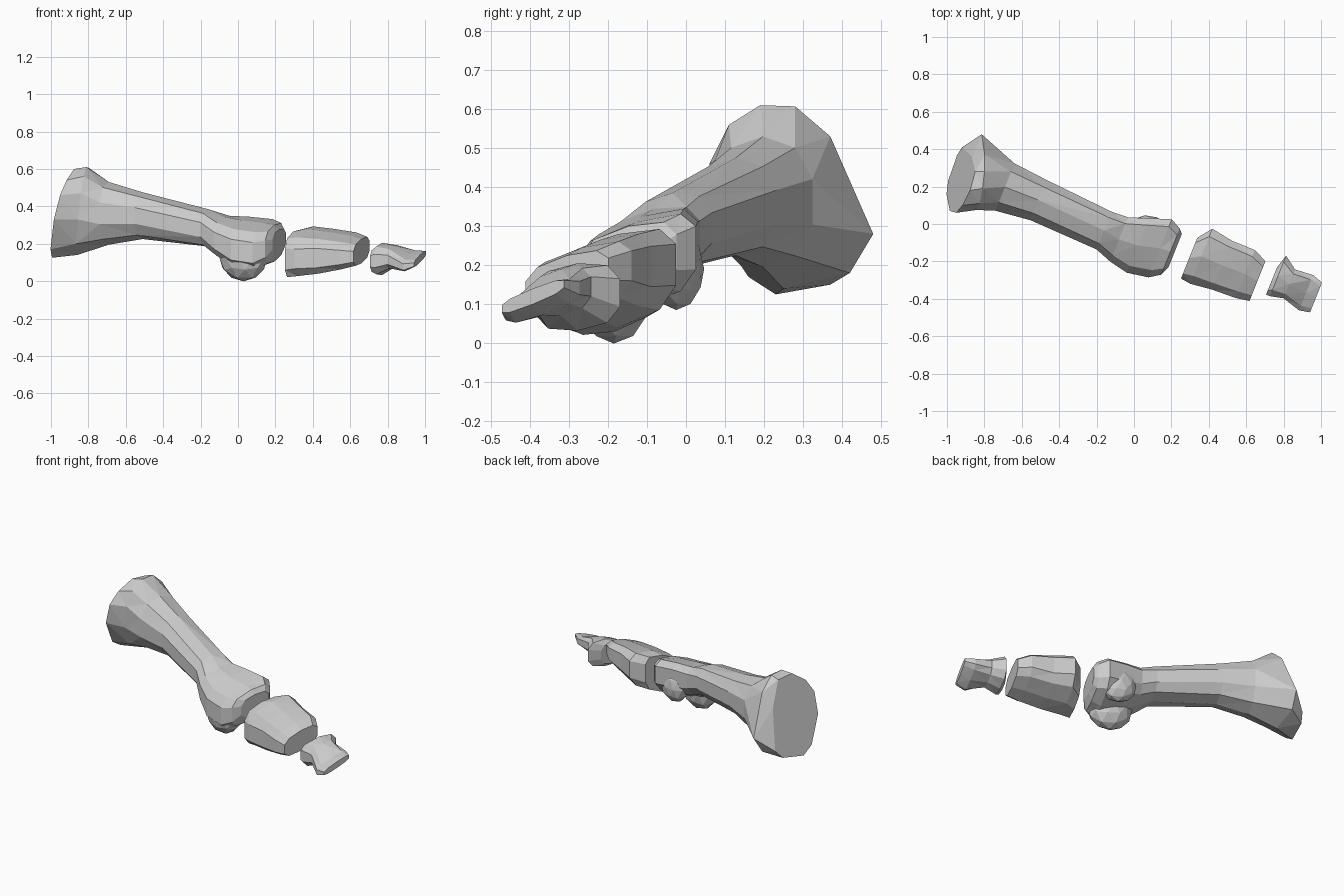
import bpy, bmesh, math
from mathutils import Matrix, Vector

if "Cube" in bpy.data.objects:
    bpy.data.objects.remove(bpy.data.objects["Cube"])

SIDES = 10


def ring(x, y0, y1, z0, z1, yaw=0.4, roll=0.0, p=0.75):
    """Squarish oval section, skewed to follow the bone axis."""
    cy, cz, w, h = (y0 + y1) / 2, (z0 + z1) / 2, (y1 - y0) / 2, (z1 - z0) / 2
    pts = []
    for i in range(SIDES):
        a = math.radians(72 + 360 / SIDES * (i + .5))
        c, s = math.cos(a), math.sin(a)
        dy = w * math.copysign(abs(c) ** p, c)
        dz = h * math.copysign(abs(s) ** p, s)
        pts.append((x + yaw * dy, cy + dy, cz + dz + roll * dy))
    return pts


def outline(x, yaw, pitch, profile):
    """Hand-drawn (y, z) section on a tilted plane."""
    return [(x + yaw * (y - .2) + pitch * (z - .35), y, z) for y, z in profile]


def finish(bm, name):
    bmesh.ops.recalc_face_normals(bm, faces=bm.faces)
    me = bpy.data.meshes.new(name)
    bm.to_mesh(me)
    bm.free()
    ob = bpy.data.objects.new(name, me)
    bpy.context.collection.objects.link(ob)
    return ob


def loft(name, rings):
    bm = bmesh.new()
    rows = [[bm.verts.new(p) for p in r] for r in rings]
    for a, b in zip(rows, rows[1:]):
        for i in range(SIDES):
            j = (i + 1) % SIDES
            bm.faces.new((a[i], a[j], b[j], b[i]))
    bm.faces.new(rows[0])
    bm.faces.new(rows[-1])
    bmesh.ops.triangulate(bm, faces=[f for f in bm.faces if len(f.verts) == 4])
    return finish(bm, name)


def lump(name, centre, radii):
    bm = bmesh.new()
    m = (Matrix.Translation(centre) @ Matrix.Rotation(math.radians(-20), 4, 'Z')
         @ Matrix.Diagonal(Vector((*radii, 1))))
    bmesh.ops.create_icosphere(bm, subdivisions=2, radius=1, matrix=m)
    return finish(bm, name)


# Long bone: flat flared base, waisted shaft, boxy head rolled to the front
base_face = [(.18, .60), (.10, .54), (.06, .46), (.07, .33), (.16, .17),
             (.23, .125), (.37, .15), (.41, .20), (.36, .44), (.28, .59)]
base_rim = [(.19, .61), (.11, .56), (.075, .47), (.08, .33), (.14, .20),
            (.25, .14), (.42, .18), (.48, .28), (.37, .53), (.28, .607)]
loft("long_bone", [
    outline(-.94, .3, .28, base_face),
    outline(-.84, .12, .12, base_rim),
    ring(-.69, .065, .33, .195, .53, p=.9),
    ring(-.51, .015, .24, .225, .475, p=.9),
    ring(-.16, -.14, .07, .185, .385, roll=.1, p=.8),
    ring(-.08, -.205, .04, .14, .345, roll=.22, p=.7),
    ring(.02, -.265, .035, .10, .325, roll=.3, p=.6),
    ring(.14, -.29, .03, .085, .31, roll=.3, p=.6),
    ring(.195, -.275, -.02, .105, .30, roll=.25, p=.65),
    ring(.22, -.235, -.05, .15, .275, roll=.2, p=.7),
])

# Knuckles under the head, mostly merged into it
lump("front_knuckle", (.03, -.185, .13), (.135, .09, .131))
lump("back_knuckle", (.10, -.025, .19), (.11, .065, .105))

# Middle toe bone
loft("middle_toe_bone", [
    ring(.295, -.295, -.07, .03, .265, roll=.28, p=.6),
    ring(.36, -.325, -.02, .04, .28, roll=.28, p=.7),
    ring(.47, -.355, -.085, .055, .265, roll=.28, p=.6),
    ring(.595, -.40, -.135, .08, .245, roll=.28, p=.65),
    ring(.66, -.415, -.195, .095, .225, roll=.28, p=.7),
])

# Toe tip bone, ending in a thin slanted blade
loft("toe_tip_bone", [
    ring(.735, -.38, -.23, .045, .18, roll=.1),
    ring(.77, -.39, -.165, .032, .205, roll=.1),
    ring(.83, -.40, -.24, .07, .19, roll=.2),
    ring(.92, -.465, -.27, .072, .145, roll=.35, p=.65),
    ring(.973, -.475, -.31, .10, .14, roll=.4, p=.65),
])
